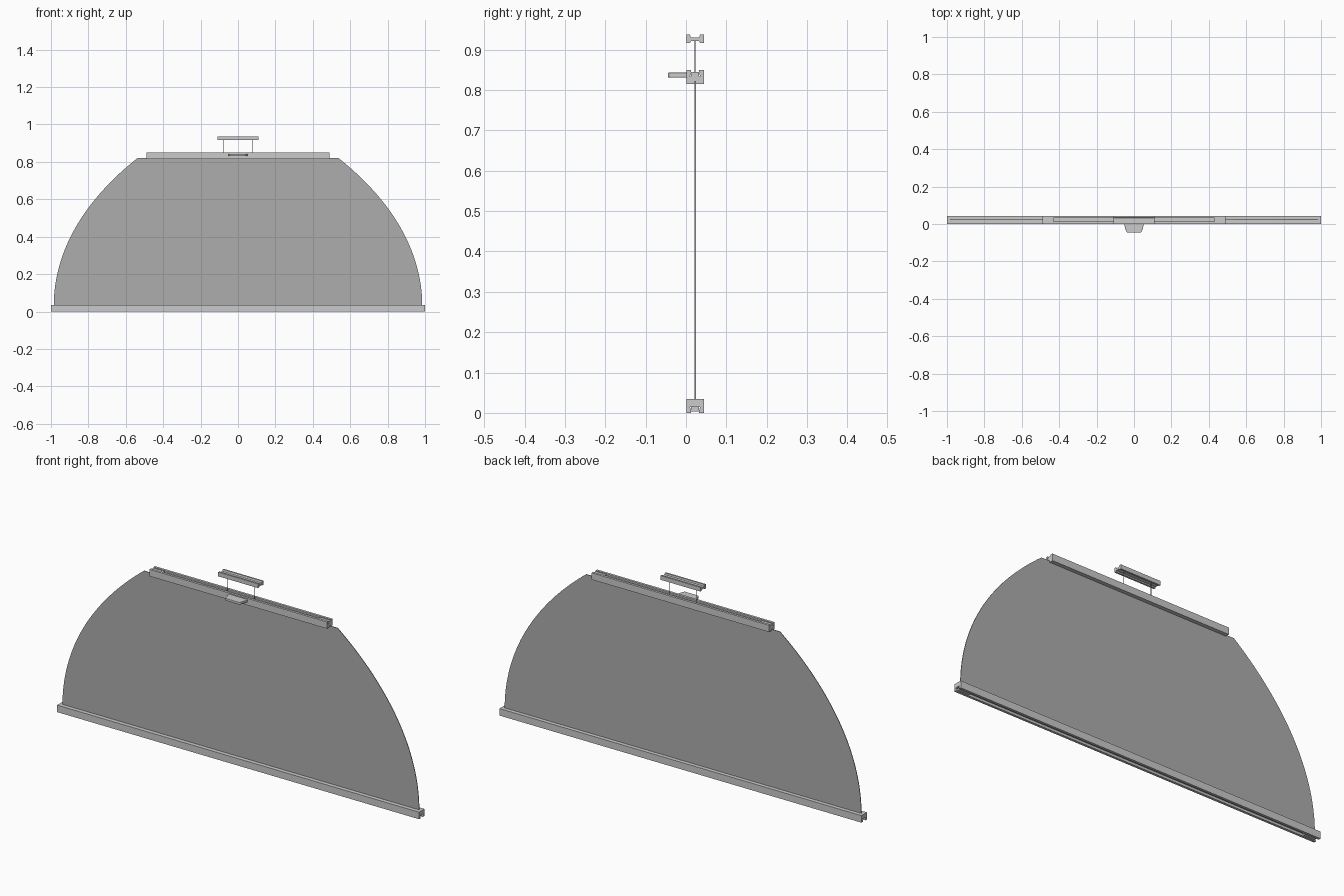
import bpy, bmesh
from mathutils import Vector

if "Cube" in bpy.data.objects:
    bpy.data.objects.remove(bpy.data.objects["Cube"])


def material(name, v):
    m = bpy.data.materials.new(name)
    m.diffuse_color = (v, v, v, 1)
    m.use_nodes = True
    m.node_tree.nodes["Principled BSDF"].inputs["Base Color"].default_value = m.diffuse_color
    return m


RAIL = material("light grey metal", 0.60)
PANEL = material("mid grey panel", 0.42)
DARK = material("dark grey wire", 0.30)


def prism(name, pts, direction, mat, bevel=0.0):
    """Extrude a closed outline of 3D points along a direction."""
    bm = bmesh.new()
    face = bm.faces.new([bm.verts.new(p) for p in pts])
    out = bmesh.ops.extrude_face_region(bm, geom=[face])
    moved = [g for g in out["geom"] if isinstance(g, bmesh.types.BMVert)]
    bmesh.ops.translate(bm, verts=moved, vec=Vector(direction))
    bmesh.ops.recalc_face_normals(bm, faces=bm.faces)
    me = bpy.data.meshes.new(name)
    bm.to_mesh(me)
    bm.free()
    me.materials.append(mat)
    ob = bpy.data.objects.new(name, me)
    bpy.context.collection.objects.link(ob)
    if bevel:
        b = ob.modifiers.new("Bevel", "BEVEL")
        b.width, b.segments = bevel, 2
    return ob


def rail(name, profile, half):
    return prism(name, [(-half, y, z) for y, z in profile], (2 * half, 0, 0), RAIL)


def box(name, x0, x1, y0, y1, z0, z1, mat):
    return prism(name, [(x0, y0, z0), (x1, y0, z0), (x1, y1, z0), (x0, y1, z0)],
                 (0, 0, z1 - z0), mat)


def channel(base, height, depth, flip=False):
    """U-shaped section with a lipped slot, opening up (or down if flipped)."""
    h, d = height, depth
    pts = [(0.001, 0), (0.044, 0), (0.044, h), (0.032, h), (0.032, h - 0.004),
           (0.035, h - d), (0.010, h - d), (0.013, h - 0.004), (0.013, h), (0.001, h)]
    return [(y, base + (h - z if flip else z)) for y, z in pts]


# rails at the bottom and top of the panel
rail("bottom_rail", channel(0.0, 0.035, 0.014, True), 1.0)
rail("top_rail", channel(0.815, 0.034, 0.015), 0.49)

# end plugs in both slots
for s, side in ((-1, "left"), (1, "right")):
    a, b = sorted((s * 0.43, s * 0.49))
    box("top_plug_" + side, a, b, 0.0125, 0.0325, 0.833, 0.844, RAIL)
    a, b = sorted((s * 0.93, s * 0.99))
    box("bottom_plug_" + side, a, b, 0.0125, 0.0325, 0.004, 0.022, RAIL)

# curved panel: one side as a cubic curve, mirrored to the other
P = [Vector(p) for p in ((0.985, 0.03), (0.985, 0.36), (0.78, 0.63), (0.535, 0.822))]
N = 32
side = []
for i in range(N + 1):
    t = i / N
    u = 1 - t
    side.append(P[0] * u**3 + P[1] * 3 * u * u * t + P[2] * 3 * u * t * t + P[3] * t**3)
outline = [(p.x, 0.0215, p.y) for p in side] + [(-p.x, 0.0215, p.y) for p in reversed(side)]
prism("panel", outline, (0, 0.003, 0), PANEL)

# tapered pull tab on the front of the top rail
tab = [(-0.052, 0.004), (-0.052, -0.004), (-0.042, -0.040), (-0.036, -0.045),
       (0.036, -0.045), (0.042, -0.040), (0.052, -0.004), (0.052, 0.004)]
prism("pull_tab", [(x, y, 0.831) for x, y in tab], (0, 0, 0.012), RAIL, 0.002)

# hanger bar above, with slots on both faces
half = [(0.001, 0.916), (0.010, 0.916), (0.012, 0.921), (0.032, 0.921), (0.035, 0.916),
        (0.044, 0.916), (0.044, 0.937), (0.035, 0.937), (0.032, 0.930), (0.012, 0.930),
        (0.010, 0.937), (0.001, 0.937)]
rail("hanger_bar", half, 0.11)

# two thin wires between the top rail and hanger bar
for s, nm in ((-1, "left"), (1, "right")):
    x = s * 0.076
    box("wire_" + nm, x - 0.0012, x + 0.0012, 0.0215, 0.0239, 0.834, 0.923, DARK)
